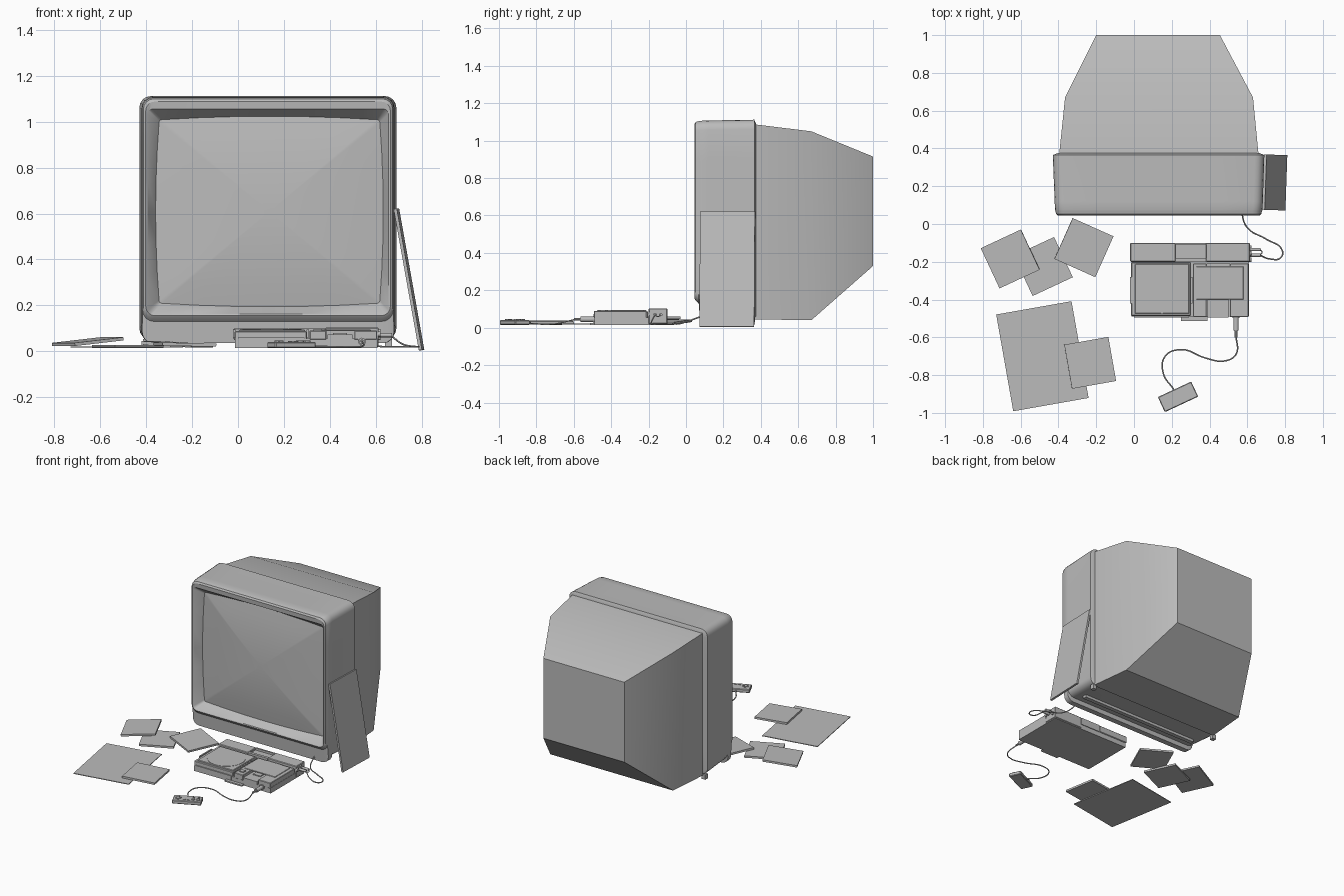
import bpy, bmesh, math
from mathutils import Vector

grey = bpy.data.materials.new("plain_grey")
grey.diffuse_color = (0.5, 0.5, 0.5, 1)


def finish(name, bm, loc=(0, 0, 0), rot=(0, 0, 0)):
    bmesh.ops.recalc_face_normals(bm, faces=bm.faces)
    me = bpy.data.meshes.new(name)
    bm.to_mesh(me)
    bm.free()
    ob = bpy.data.objects.new(name, me)
    bpy.context.collection.objects.link(ob)
    ob.location = loc
    ob.rotation_euler = [math.radians(a) for a in rot]
    me.materials.append(grey)
    return ob


def box(name, loc, size, rot=(0, 0, 0), bevel=0):
    bm = bmesh.new()
    bmesh.ops.create_cube(bm, size=1)
    for v in bm.verts:
        v.co = Vector(c * s for c, s in zip(v.co, size))
    if bevel:
        bmesh.ops.bevel(bm, geom=bm.edges[:], offset=bevel, segments=1, affect='EDGES')
    return finish(name, bm, loc, rot)


def span(name, x0, x1, y0, y1, z0, z1, bevel=0):
    return box(name, ((x0 + x1) / 2, (y0 + y1) / 2, (z0 + z1) / 2),
               (x1 - x0, y1 - y0, z1 - z0), bevel=bevel)


def cyl(name, loc, r, h, rot=(0, 0, 0), n=24):
    bm = bmesh.new()
    bmesh.ops.create_cone(bm, cap_ends=True, segments=n, radius1=r, radius2=r, depth=h)
    return finish(name, bm, loc, rot)


def loft(name, loops):
    bm = bmesh.new()
    rings = [[bm.verts.new(p) for p in lp] for lp in loops]
    n = len(rings[0])
    for a, b in zip(rings, rings[1:]):
        for i in range(n):
            bm.faces.new((a[i], a[(i + 1) % n], b[(i + 1) % n], b[i]))
    bm.faces.new(rings[0])
    bm.faces.new(rings[-1])
    return finish(name, bm)


def ring(y, x0, x1, z0, z1, r, bulge=0.0):
    """Rounded rectangle in the xz plane whose sides may bow outwards."""
    arcs = []
    for cx, cz, a0 in ((x1 - r, z1 - r, 0), (x0 + r, z1 - r, 90),
                       (x0 + r, z0 + r, 180), (x1 - r, z0 + r, 270)):
        arcs.append([(cx + r * math.cos(math.radians(a0 + 22.5 * k)),
                      cz + r * math.sin(math.radians(a0 + 22.5 * k))) for k in range(5)])
    pts = []
    for i, arc in enumerate(arcs):
        p, q = arc[-1], arcs[(i + 1) % 4][0]
        out = ((0, 1), (-1, 0), (0, -1), (1, 0))[i]
        pts += [(x, y, z) for x, z in arc]
        for k in range(1, 6):
            t = k / 6
            o = bulge * 4 * t * (1 - t)
            pts.append((p[0] + (q[0] - p[0]) * t + out[0] * o, y,
                        p[1] + (q[1] - p[1]) * t + out[1] * o))
    return pts


def tube(name, pts, r=0.004):
    cu = bpy.data.curves.new(name, 'CURVE')
    cu.dimensions = '3D'
    cu.bevel_depth = r
    cu.bevel_resolution = 1
    cu.resolution_u = 6
    cu.use_fill_caps = True
    sp = cu.splines.new('BEZIER')
    sp.bezier_points.add(len(pts) - 1)
    for b, p in zip(sp.bezier_points, pts):
        b.co = p
        b.handle_left_type = b.handle_right_type = 'AUTO'
    ob = bpy.data.objects.new(name, cu)
    bpy.context.collection.objects.link(ob)
    cu.materials.append(grey)
    bpy.ops.object.select_all(action='DESELECT')
    ob.select_set(True)
    bpy.context.view_layer.objects.active = ob
    bpy.ops.object.convert(target='MESH')


# Television: front frame with set-back chin, hollow underside and sloped screen recess
loft("tv_frame", [
    ring(0.375, -0.405, 0.665, 0.05, 1.09, 0.03),
    ring(0.365, -0.43, 0.69, 0.05, 1.112, 0.05),
    ring(0.12, -0.42, 0.682, 0.065, 1.108, 0.05),
    ring(0.115, -0.42, 0.682, 0.035, 1.108, 0.05),
    ring(0.075, -0.418, 0.68, 0.035, 1.106, 0.05),
    ring(0.068, -0.416, 0.677, 0.13, 1.104, 0.05),
    ring(0.052, -0.412, 0.674, 0.145, 1.100, 0.045),
    ring(0.045, -0.402, 0.664, 0.155, 1.088, 0.04),
    ring(0.048, -0.395, 0.655, 0.162, 1.055, 0.02),
    ring(0.105, -0.343, 0.617, 0.21, 1.008, 0.012, 0.015)])

# Bowed picture tube
cx, cz, hw, hh = 0.137, 0.609, 0.481, 0.40
loops = []
for s in (1.0, 0.8, 0.6, 0.4, 0.2, 0.05):
    loops.append(ring(0.066 + 0.037 * s * s, cx - hw * s, cx + hw * s, cz - hh * s,
                      cz + hh * s, 0.012 * s, 0.015 * s))
loft("tv_screen", loops)


# Tapering rear housing
def rect(y, x0, x1, z0, z1):
    return [(x0, y, z0), (x1, y, z0), (x1, y, z1), (x0, y, z1)]


loft("tv_rear_housing", [rect(0.36, -0.397, 0.66, 0.045, 1.088),
                         rect(0.67, -0.365, 0.63, 0.04, 1.05),
                         rect(1.0, -0.20, 0.455, 0.33, 0.915)])
for x in (-0.40, 0.655):
    box("tv_foot", (x, 0.355, 0.035), (0.03, 0.03, 0.035))
box("tv_underside_rail", (0.13, 0.2, 0.055), (0.95, 0.03, 0.03))

# Cover leaning on the right side of the television
box("leaning_cover", (0.745, 0.22, 0.313), (0.014, 0.293, 0.625), (0, -10.1, -2))

# Cases and booklet lying on the floor
box("case_top_left", (-0.655, -0.185, 0.042), (0.235, 0.235, 0.014), (0, -6, 25))
box("case_under", (-0.48, -0.225, 0.021), (0.235, 0.235, 0.014), (0, 0, 25))
box("case_right", (-0.265, -0.125, 0.03), (0.237, 0.237, 0.014), (0, 3.5, -24))
box("case_front", (-0.232, -0.735, 0.029), (0.237, 0.237, 0.014), (0, 1, 10))
box("booklet", (-0.485, -0.70, 0.019), (0.405, 0.52, 0.005), (0, 0, 10))

# Console base and rear bar with expansion slot
span("console_base", -0.012, 0.608, -0.49, -0.105, 0.015, 0.055)
span("console_front_lip", 0.25, 0.39, -0.513, -0.48, 0.015, 0.025)
span("rear_bar_left", -0.02, 0.22, -0.20, -0.10, 0.05, 0.10, 0.004)
span("rear_bar_right", 0.38, 0.613, -0.20, -0.10, 0.02, 0.103, 0.004)
span("rear_bar_middle_front", 0.22, 0.38, -0.20, -0.18, 0.05, 0.10)
span("rear_bar_middle_back", 0.22, 0.38, -0.112, -0.10, 0.05, 0.10)
span("rear_slot_floor", 0.22, 0.38, -0.18, -0.112, 0.05, 0.085)

# Disc drive half with round lid
span("disc_drive", -0.015, 0.30, -0.487, -0.203, 0.05, 0.088, 0.004)
span("disc_lid", 0.005, 0.292, -0.475, -0.212, 0.085, 0.094, 0.003)
cyl("disc_lid_circle", (0.148, -0.345, 0.0935), 0.128, 0.005, n=40)
span("disc_front_strip", 0.0, 0.29, -0.495, -0.48, 0.03, 0.06)
for x in (-0.016, 0.304):
    span("lid_clip", x - 0.005, x + 0.005, -0.42, -0.28, 0.06, 0.095)

# Card unit half with recessed card
span("unit_left", 0.312, 0.385, -0.492, -0.21, 0.05, 0.09, 0.003)
span("unit_right", 0.507, 0.606, -0.492, -0.21, 0.05, 0.09, 0.003)
span("unit_rear", 0.383, 0.509, -0.345, -0.21, 0.05, 0.09)
span("unit_card", 0.39, 0.50, -0.495, -0.345, 0.05, 0.074)
span("unit_card_grip", 0.415, 0.475, -0.42, -0.35, 0.07, 0.08)
span("unit_panel", 0.33, 0.58, -0.40, -0.225, 0.088, 0.094, 0.002)
span("power_switch", 0.33, 0.365, -0.46, -0.43, 0.088, 0.096)

# Sockets and plugs
for y, z in ((-0.19, 0.075), (-0.155, 0.085), (-0.125, 0.06)):
    cyl("side_socket", (0.615, y, z), 0.012, 0.012, (0, 90, 0), 16)
for y in (-0.165, -0.135):
    cyl("side_plug", (0.64, y, 0.07), 0.009, 0.06, (0, 90, 0), 12)
cyl("pad_socket", (0.54, -0.492, 0.045), 0.018, 0.012, (90, 0, 0), 20)
cyl("pad_plug", (0.54, -0.525, 0.045), 0.014, 0.08, (90, 0, 0), 16)
cyl("pad_plug_sleeve", (0.54, -0.58, 0.045), 0.007, 0.04, (90, 0, 0), 10)

# Cables
tube("video_cable", [(0.665, -0.165, 0.07), (0.72, -0.185, 0.03), (0.775, -0.18, 0.02),
                     (0.785, -0.14, 0.02), (0.70, -0.08, 0.02), (0.60, -0.02, 0.025),
                     (0.565, 0.08, 0.06)])
tube("power_cable", [(0.665, -0.135, 0.07), (0.678, -0.15, 0.06), (0.665, -0.165, 0.07)], 0.003)
tube("pad_cable", [(0.54, -0.59, 0.045), (0.54, -0.69, 0.022), (0.48, -0.725, 0.019),
                   (0.38, -0.71, 0.019), (0.25, -0.665, 0.019), (0.165, -0.70, 0.019),
                   (0.155, -0.79, 0.02), (0.21, -0.875, 0.028)])

# Control pad with cross, buttons and switches
pc, pa = Vector((0.233, -0.915, 0)), math.radians(25)


def on_pad(u, v, z):
    return (pc.x + u * math.cos(pa) - v * math.sin(pa),
            pc.y + u * math.sin(pa) + v * math.cos(pa), z)


box("pad_body", on_pad(0, 0, 0.028), (0.195, 0.088, 0.026), (0, 0, 25), 0.004)
box("pad_cross_long", on_pad(-0.062, -0.006, 0.043), (0.038, 0.013, 0.008), (0, 0, 25))
box("pad_cross_short", on_pad(-0.062, -0.006, 0.043), (0.013, 0.038, 0.008), (0, 0, 25))
for u in (0.04, 0.073):
    cyl("pad_button", on_pad(u, -0.012, 0.043), 0.012, 0.009, n=16)
    box("pad_turbo_switch", on_pad(u, 0.018, 0.042), (0.014, 0.008, 0.008), (0, 0, 25))
for u in (-0.018, 0.008):
    box("pad_small_button", on_pad(u, -0.025, 0.042), (0.018, 0.007, 0.006), (0, 0, 25))

# Smooth shading with crisp edges
bpy.ops.object.select_all(action='SELECT')
bpy.context.view_layer.objects.active = bpy.data.objects["tv_frame"]
bpy.ops.object.shade_smooth_by_angle(angle=math.radians(32))
